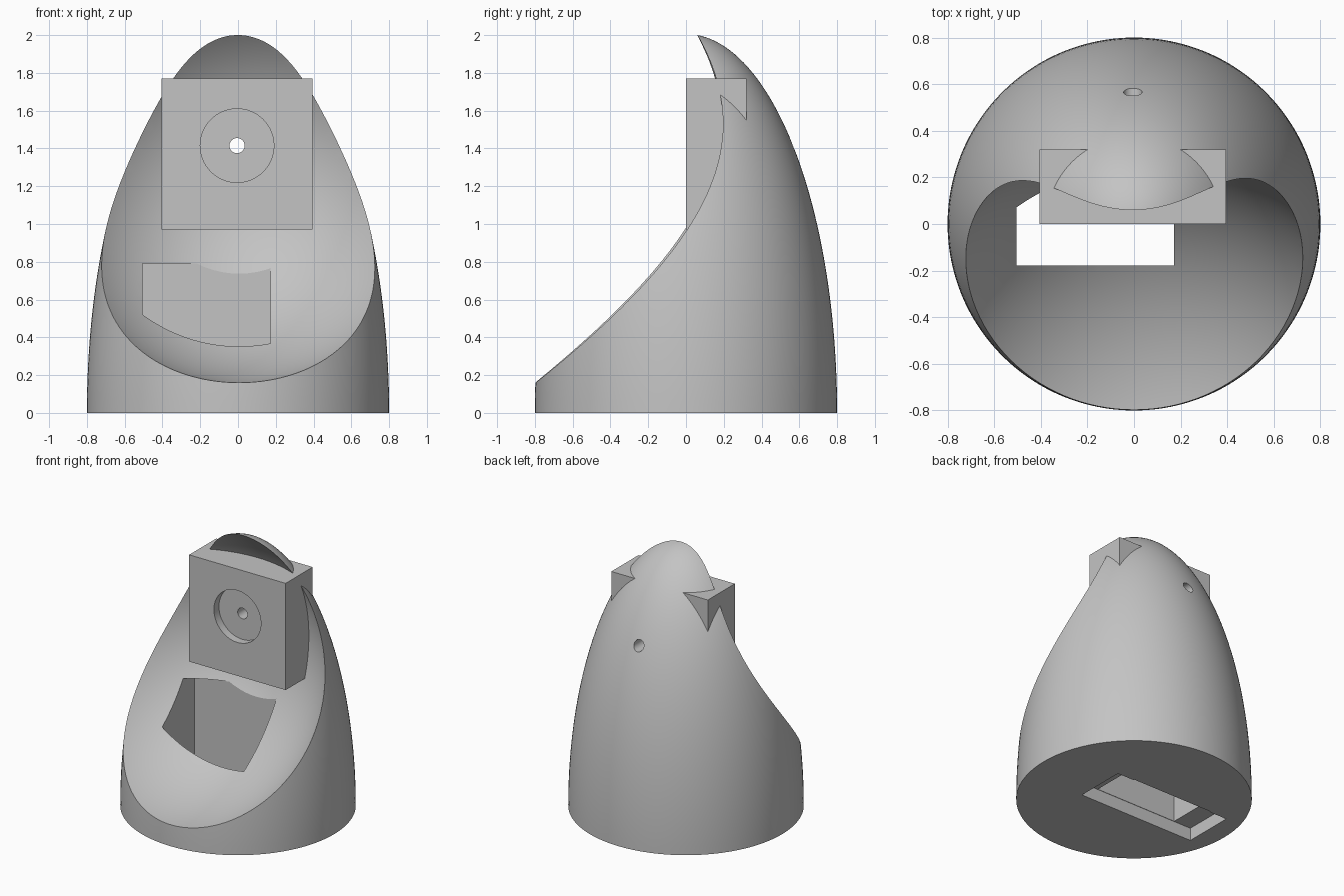
import bpy, bmesh, math
from mathutils import Matrix, Vector

old = bpy.data.objects.get("Cube")
if old:
    bpy.data.objects.remove(old, do_unlink=True)

grey = bpy.data.materials.new("plain grey")
grey.use_nodes = True
COLOUR = (0.55, 0.55, 0.55, 1)
grey.diffuse_color = COLOUR
grey.node_tree.nodes["Principled BSDF"].inputs["Base Color"].default_value = COLOUR


def finish(name, bm):
    mesh = bpy.data.meshes.new(name)
    bmesh.ops.recalc_face_normals(bm, faces=bm.faces)
    bm.to_mesh(mesh)
    bm.free()
    mesh.materials.append(grey)
    obj = bpy.data.objects.new(name, mesh)
    bpy.context.collection.objects.link(obj)
    return obj


def ellipsoid(name, centre, radii, flat_base=False):
    bm = bmesh.new()
    bmesh.ops.create_uvsphere(bm, u_segments=128, v_segments=96, radius=1)
    if flat_base:
        geom = bm.verts[:] + bm.edges[:] + bm.faces[:]
        bmesh.ops.bisect_plane(bm, geom=geom, plane_co=(0, 0, 0.0001),
                               plane_no=(0, 0, -1), clear_outer=True)
        rim = [e for e in bm.edges if e.is_boundary]
        bmesh.ops.contextual_create(bm, geom=rim)
    bm.transform(Matrix.Translation(centre) @ Matrix.Diagonal((*radii, 1)))
    return finish(name, bm)


def box(name, low, high):
    bm = bmesh.new()
    low, high = Vector(low), Vector(high)
    bmesh.ops.create_cube(bm, size=1)
    bm.transform(Matrix.Translation((low + high) / 2) @ Matrix.Diagonal((*(high - low), 1)))
    return finish(name, bm)


def rod(name, radius, y0, y1, z):
    # Cylinder running front to back
    bm = bmesh.new()
    bmesh.ops.create_cone(bm, cap_ends=True, segments=64, radius1=radius,
                          radius2=radius, depth=y1 - y0)
    bm.transform(Matrix.Translation((-0.005, (y0 + y1) / 2, z)) @ Matrix.Rotation(math.pi / 2, 4, 'X'))
    return finish(name, bm)


def cut(target, cutter):
    mod = target.modifiers.new("cut", 'BOOLEAN')
    mod.operation = 'DIFFERENCE'
    mod.solver = 'EXACT'
    mod.object = cutter
    bpy.context.view_layer.objects.active = target
    bpy.ops.object.modifier_apply(modifier=mod.name)
    bpy.data.objects.remove(cutter, do_unlink=True)


# Domed body with a scooped front
body = ellipsoid("domed_body", (0, 0, 0), (0.8, 0.8, 2.006), flat_base=True)
cut(body, ellipsoid("scoop_cutter", (0.006, -0.869, 1.272), (1.073, 1.228, 1.114)))

# Slot through the floor with a wider shallow pocket underneath
cut(body, box("slot_cutter", (-0.505, -0.177, -0.2), (0.172, 0.208, 0.79)))
cut(body, box("pocket_cutter", (-0.65, -0.18, -0.1), (0.31, 0.2, 0.095)))
cut(body, rod("hole_cutter", 0.04, -0.5, 1.0, 1.415))

# Square block with round recess and through hole
block = box("square_block", (-0.405, 0, 0.97), (0.395, 0.32, 1.77))
cut(block, rod("recess_cutter", 0.195, -0.1, 0.06, 1.415))
cut(block, rod("hole_cutter", 0.04, -0.5, 1.0, 1.415))

for obj in (body, block):
    bpy.ops.object.select_all(action='DESELECT')
    obj.select_set(True)
    bpy.context.view_layer.objects.active = obj
    bpy.ops.object.shade_smooth_by_angle(angle=math.radians(25))
